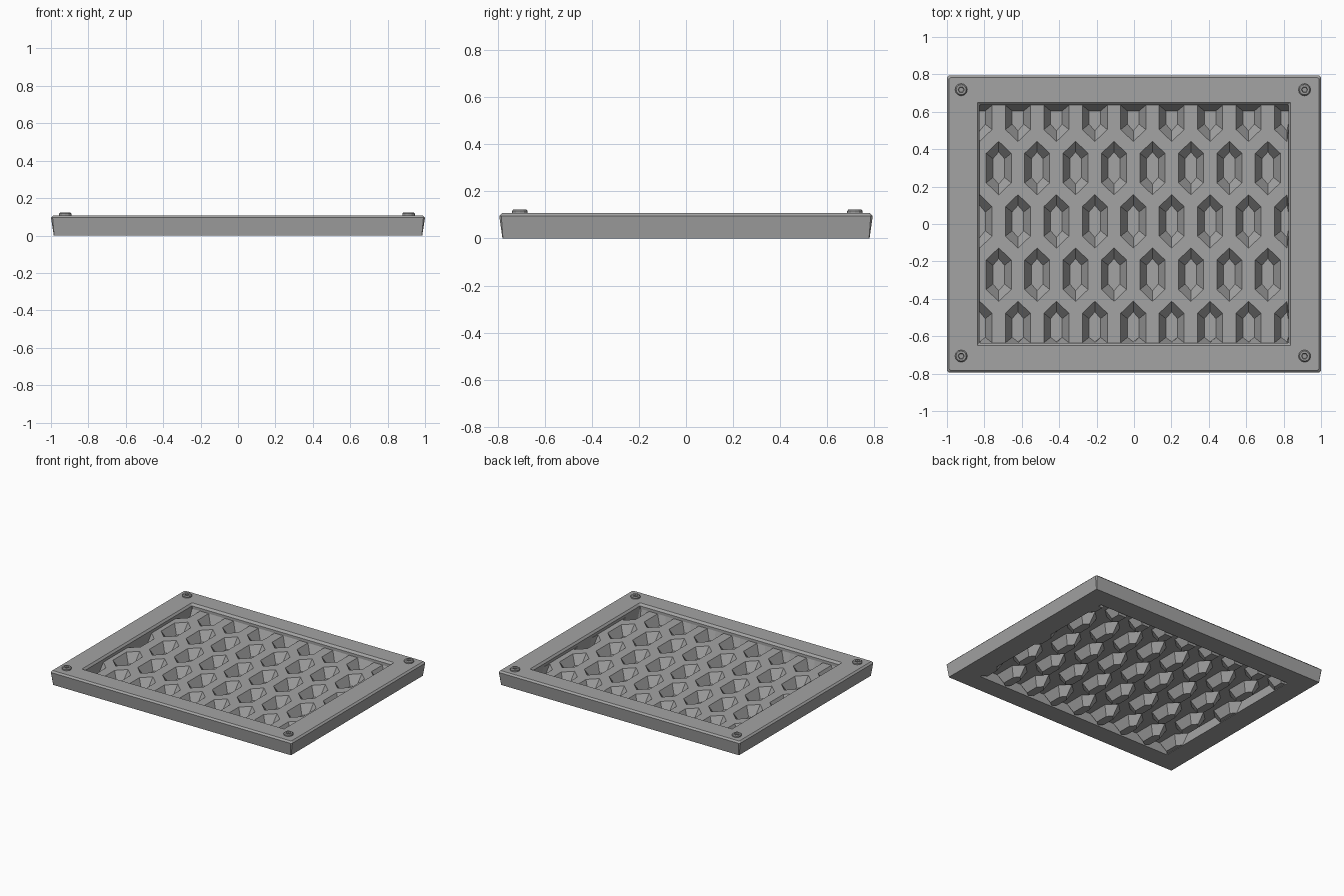
import bpy, bmesh, math

cube = bpy.data.objects.get("Cube")
if cube:
    bpy.data.objects.remove(cube, do_unlink=True)


def material(name, value):
    mat = bpy.data.materials.new(name)
    mat.use_nodes = True
    color = (value, value, value, 1)
    mat.diffuse_color = color
    mat.node_tree.nodes["Principled BSDF"].inputs["Base Color"].default_value = color
    return mat


GREY = material("panel grey", 0.37)
STEEL = material("screw grey", 0.33)


def finish(name, bm, mat):
    bmesh.ops.remove_doubles(bm, verts=bm.verts, dist=0.0001)
    bmesh.ops.recalc_face_normals(bm, faces=bm.faces)
    mesh = bpy.data.meshes.new(name)
    bm.to_mesh(mesh)
    bm.free()
    mesh.materials.append(mat)
    obj = bpy.data.objects.new(name, mesh)
    bpy.context.scene.collection.objects.link(obj)
    return obj


def loft(bm, rings, cap_start=False, cap_end=False, closed=False):
    """Join matching rings of points with quads."""
    loops = [[bm.verts.new(p) for p in ring] for ring in rings]
    pairs = list(zip(loops, loops[1:]))
    if closed:
        pairs.append((loops[-1], loops[0]))
    for a, b in pairs:
        for i in range(len(a)):
            j = (i + 1) % len(a)
            bm.faces.new((a[i], a[j], b[j], b[i]))
    if cap_start:
        bm.faces.new(loops[0])
    if cap_end:
        bm.faces.new(loops[-1])


# Frame: rectangular rings with tiny corner chamfers
def rect(hx, hy, z, c):
    return [(hx, c - hy, z), (hx, hy - c, z), (hx - c, hy, z), (c - hx, hy, z),
            (-hx, hy - c, z), (-hx, c - hy, z), (c - hx, -hy, z), (hx - c, -hy, z)]


TOP, WEB, FLOOR = 0.108, 0.072, 0.004
IN_X, IN_Y = 0.825, 0.635
bm = bmesh.new()
loft(bm, [rect(0.985, 0.78, 0, 0.002), rect(1.0, 0.794, 0.096, 0.009),
          rect(0.988, 0.782, TOP, 0.006), rect(0.837, 0.65, TOP, 0.003),
          rect(IN_X, IN_Y, TOP - 0.015, 0.003), rect(IN_X, IN_Y, 0, 0.003)], closed=True)
finish("frame", bm, GREY)


# Staggered elongated hexagons, clipped at the frame opening
def hexagon(cx, cy, w, side, tip, z, low_y=-IN_Y, high_y=IN_Y):
    pts = [(w, -side), (w, side), (0, tip), (-w, side), (-w, -side), (0, -tip)]
    return [(max(-IN_X, min(IN_X, cx + x)), max(low_y, min(high_y, cy + y)), z)
            for x, y in pts]


cells = []
for row in range(-2, 3):
    odd = row % 2
    for col in range(-4, 4 if odd else 5):
        cells.append(((col + odd / 2) * 0.2055 - 0.004, row * 0.285 + 0.014))

cups, holes = bmesh.new(), bmesh.new()
for cx, cy in cells:
    rim, low, high = [hexagon(cx, cy, 0.067, 0.079, 0.143, z)
                      for z in (WEB, WEB - 0.03, WEB + 0.03)]
    base = hexagon(cx, cy, 0.031, 0.05, 0.086, FLOOR, -0.63, 0.605)
    loft(cups, [rim, base], cap_end=True)
    loft(holes, [low, high], cap_start=True, cap_end=True)

finish("pit_cups", cups, GREY)
cutter = finish("pit_cutter", holes, GREY)
cutter.hide_render = True
cutter.hide_viewport = True

# Thin recessed sheet between the pits
bm = bmesh.new()
loft(bm, [rect(0.832, 0.642, WEB - 0.003, 0.002), rect(0.832, 0.642, WEB, 0.002)],
     cap_start=True, cap_end=True)
sheet = finish("recessed_sheet", bm, GREY)
cut = sheet.modifiers.new("pit holes", "BOOLEAN")
cut.operation = "DIFFERENCE"
cut.solver = "EXACT"
cut.object = cutter


# Corner screws with a hexagonal socket
def circle(cx, cy, r, z, n=12):
    return [(cx + r * math.cos(math.tau * i / n), cy + r * math.sin(math.tau * i / n), z)
            for i in range(n)]


def socket(cx, cy, r, z):
    ring = circle(cx, cy, r, z)
    return [((ring[i - 1][0] + ring[(i + 1) % 12][0]) / 2,
             (ring[i - 1][1] + ring[(i + 1) % 12][1]) / 2, z) if i % 2 else ring[i]
            for i in range(12)]


for sx, side_name in ((-1, "right"), (1, "left")):
    for sy, end_name in ((-1, "front"), (1, "back")):
        x, y = sx * 0.918 - 0.006, sy * 0.712 + 0.006
        bm = bmesh.new()
        loft(bm, [circle(x, y, 0.033, TOP - 0.005), circle(x, y, 0.033, TOP + 0.009),
                  circle(x, y, 0.027, 0.124), socket(x, y, 0.017, 0.124),
                  socket(x, y, 0.014, 0.114)], cap_start=True, cap_end=True)
        finish(f"screw_{end_name}_{side_name}", bm, STEEL)
